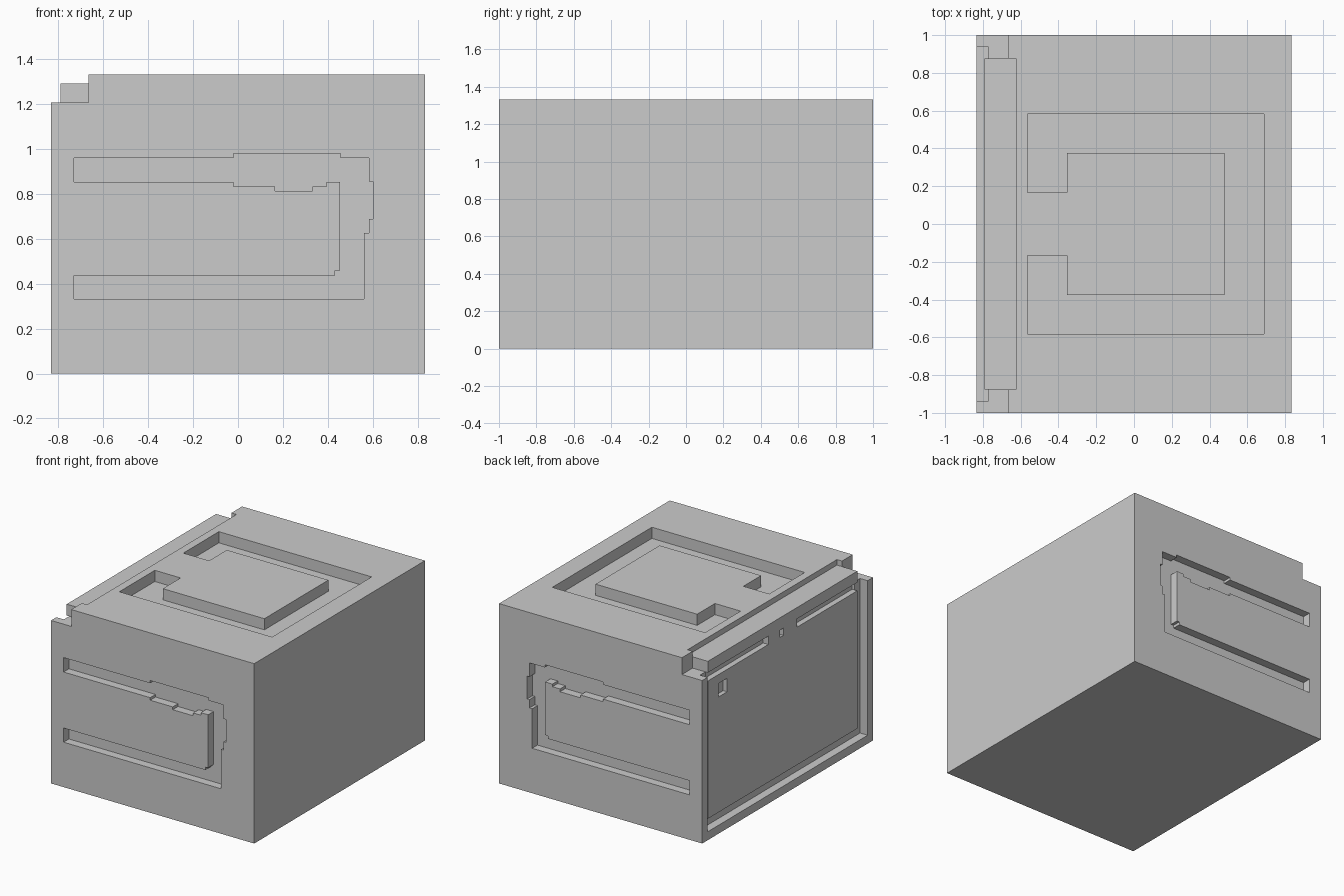
import bpy, bmesh
from mathutils import Vector

if "Cube" in bpy.data.objects:
    bpy.data.objects.remove(bpy.data.objects["Cube"])

W, D, H = 0.833, 1.0, 1.333      # half width, half depth, height


def prism(name, pts, offset):
    """Extrude a planar outline by an offset vector."""
    bm = bmesh.new()
    face = bm.faces.new([bm.verts.new(p) for p in pts])
    out = bmesh.ops.extrude_face_region(bm, geom=[face])
    moved = [v for v in out["geom"] if isinstance(v, bmesh.types.BMVert)]
    bmesh.ops.translate(bm, verts=moved, vec=Vector(offset))
    bmesh.ops.recalc_face_normals(bm, faces=bm.faces)
    me = bpy.data.meshes.new(name)
    bm.to_mesh(me)
    bm.free()
    ob = bpy.data.objects.new(name, me)
    bpy.context.collection.objects.link(ob)
    return ob


def box(name, x0, x1, y0, y1, z0, z1):
    return prism(name, [(x0, y0, z0), (x1, y0, z0), (x1, y1, z0), (x0, y1, z0)],
                 (0, 0, z1 - z0))


def combine(target, tool, operation="DIFFERENCE"):
    """Apply a boolean and discard the tool object."""
    mod = target.modifiers.new("bool", "BOOLEAN")
    mod.object, mod.operation, mod.solver = tool, operation, "EXACT"
    bpy.context.view_layer.objects.active = target
    bpy.ops.object.modifier_apply(modifier=mod.name)
    bpy.data.objects.remove(tool, do_unlink=True)


# Main case
body = box("case", -W, W, -D, D, 0, H)

# Ledge along the upper left edge, seat for the hinge bar, door recess
combine(body, box("ledge_cut", -1, -0.667, -1.2, 1.2, 1.208, 1.5))
combine(body, box("seat_cut", -1, -0.625, -0.875, 0.875, 1.2917, 1.5))
combine(body, box("recess_cut", -1, -0.771, -0.9375, 0.9375, 0.0625, 1.5))

# Door panel and the bar above it
combine(body, box("door", -0.792, -0.72, -0.875, 0.875, 0.125, 1.18), "UNION")
combine(body, box("top_bar", -0.792, -0.645, -0.875, 0.875, 1.15, 1.2917), "UNION")

# Door details: two vent slots, a centre notch and a square socket
for y0, y1 in ((0.167, 0.875), (-0.875, -0.167)):
    combine(body, box("vent_cut", -0.9, -0.75, y0, y1, 1.146, 1.208))
combine(body, box("notch_cut", -0.9, -0.76, -0.01, 0.03, 1.146, 1.2))
combine(body, box("socket_cut", -0.9, -0.76, 0.65, 0.75, 0.98, 1.08))

# C-shaped groove in the top
top = [(-0.565, 0.167), (-0.354, 0.167), (-0.354, 0.375), (0.479, 0.375)]
top += [(x, -y) for x, y in reversed(top)]
top += [(-0.565, -0.583), (0.688, -0.583), (0.688, 0.583), (-0.565, 0.583)]
combine(body, prism("top_groove_cut", [(x, y, H - 0.083) for x, y in top], (0, 0, 0.3)))

# Stepped groove in the front and back
side = [(-0.73, 0.96), (-0.02, 0.96), (-0.02, 0.98), (0.457, 0.98), (0.457, 0.96),
        (0.583, 0.96), (0.583, 0.857), (0.602, 0.857), (0.602, 0.688), (0.583, 0.688),
        (0.583, 0.626), (0.561, 0.626), (0.561, 0.333), (-0.73, 0.333), (-0.73, 0.438),
        (0.433, 0.438), (0.433, 0.46), (0.455, 0.46), (0.455, 0.853), (0.395, 0.853),
        (0.395, 0.834), (0.333, 0.834), (0.333, 0.813), (0.165, 0.813), (0.165, 0.834),
        (-0.02, 0.834), (-0.02, 0.853), (-0.73, 0.853)]
for s in (-1, 1):
    combine(body, prism("side_groove_cut", [(x, s * (D - 0.0625), z) for x, z in side],
                        (0, s * 0.3, 0)))
